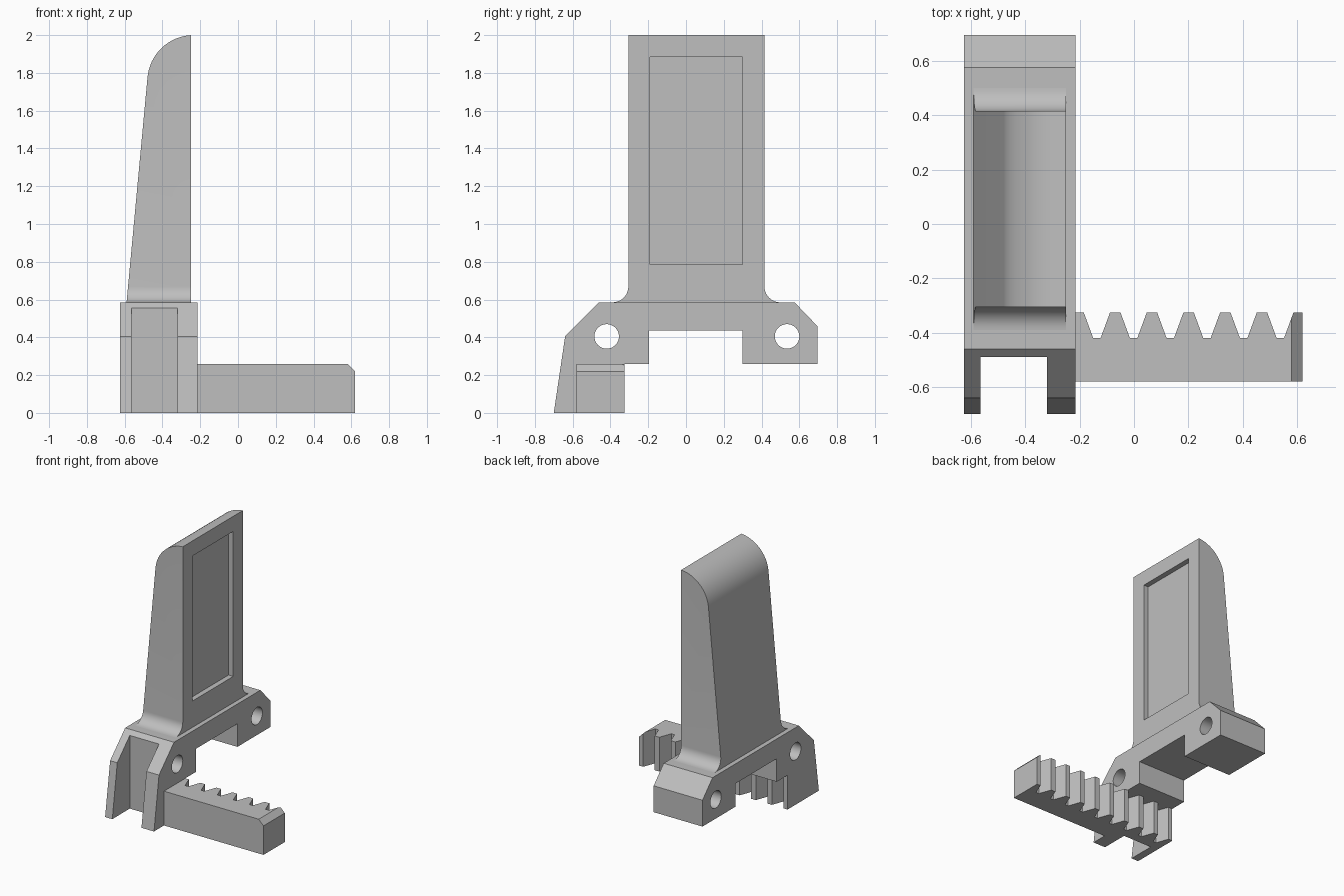
import bpy, bmesh, math

cube = bpy.data.objects.get("Cube")
if cube:
    bpy.data.objects.remove(cube, do_unlink=True)

grey = bpy.data.materials.new("plain grey")
grey.use_nodes = True
colour = (0.52, 0.52, 0.52, 1)
grey.diffuse_color = colour
grey.node_tree.nodes["Principled BSDF"].inputs["Base Color"].default_value = colour


def prism(name, outline, axis, lo, hi):
    """Extrude a 2D outline along an axis; the outline uses the other two axes in order."""
    bm = bmesh.new()
    verts = []
    for p in outline:
        co = list(p)
        co.insert(axis, lo)
        verts.append(bm.verts.new(co))
    face = bm.faces.new(verts)
    grown = bmesh.ops.extrude_face_region(bm, geom=[face])["geom"]
    shift = [0, 0, 0]
    shift[axis] = hi - lo
    bmesh.ops.translate(bm, verts=[g for g in grown if isinstance(g, bmesh.types.BMVert)], vec=shift)
    bmesh.ops.recalc_face_normals(bm, faces=bm.faces)
    mesh = bpy.data.meshes.new(name)
    bm.to_mesh(mesh)
    bm.free()
    mesh.materials.append(grey)
    obj = bpy.data.objects.new(name, mesh)
    bpy.context.collection.objects.link(obj)
    return obj


def arc(cx, cy, r, start, end, n):
    angles = [math.radians(start + (end - start) * i / n) for i in range(n + 1)]
    return [(cx + r * math.cos(a), cy + r * math.sin(a)) for a in angles]


def rect(a0, a1, b0, b1):
    return [(a0, b0), (a1, b0), (a1, b1), (a0, b1)]


def combine(target, tool, operation):
    mod = target.modifiers.new(operation, "BOOLEAN")
    mod.operation, mod.solver, mod.object = operation, "EXACT", tool
    bpy.context.view_layer.objects.active = target
    bpy.ops.object.modifier_apply(modifier=mod.name)
    bpy.data.objects.remove(tool, do_unlink=True)


X, Y, Z = 0, 1, 2
LEFT, RIGHT = -0.625, -0.215      # width of the bracket
END = 0.62                        # far end of the rack

# Bracket: chamfered block with a front leg and a notch below
bracket = prism("bracket", [
    (-0.70, 0), (-0.64, 0.405), (-0.46, 0.585), (0.575, 0.585), (0.695, 0.46),
    (0.695, 0.26), (0.30, 0.26), (0.30, 0.435), (-0.195, 0.435), (-0.195, 0.26),
    (-0.45, 0.26), (-0.45, 0)], X, LEFT, RIGHT)

# Toothed rack, running through the leg, with a chamfered end
teeth = []
for i in range(10):
    c = -0.609 + 0.135 * i
    teeth += [(max(c - 0.019, LEFT), -0.325), (min(c + 0.019, END), -0.325)]
    if i < 9:
        teeth += [(c + 0.054, -0.42), (c + 0.081, -0.42)]
rack = prism("rack", [(END, -0.58), (LEFT, -0.58)] + teeth, Z, 0, 0.26)
combine(rack, prism("rack_chamfer", [(0.58, 0.26), (0.64, 0.20), (0.64, 0.30), (0.58, 0.30)],
                    Y, -0.7, -0.2), "DIFFERENCE")
combine(bracket, rack, "UNION")

# Slot between the front legs and the two pin holes
combine(bracket, prism("slot", rect(-0.565, -0.32, -0.8, -0.49), Z, -0.1, 0.7), "DIFFERENCE")
for y in (-0.42, 0.535):
    circle = arc(y, 0.405, 0.065, 0, 360, 32)[:-1]
    combine(bracket, prism("pin_hole", circle, X, -0.8, 0), "DIFFERENCE")

# Upright blade: filleted foot across, tapered and rounded from the side
foot = 0.54
blade = prism("blade",
              [(-0.39, foot)] + arc(-0.39, 0.67, 0.085, 270, 360, 10) + [(-0.305, 2.1), (0.415, 2.1)]
              + arc(0.50, 0.67, 0.085, 180, 270, 10) + [(0.50, foot)], X, -0.8, -0.25)
side = [(-0.1, foot - 0.1), (-0.6, foot - 0.1), (-0.59, 0.585)] \
    + arc(-0.235, 1.755, 0.245, 174.4, 93.5, 16) + [(-0.1, 2.0)]
combine(blade, prism("blade_side", side, Y, -1, 1), "INTERSECT")

# Shallow rectangular recess in the flat face
combine(blade, prism("recess", rect(-0.19, 0.30, 0.785, 1.885), X, -0.29, -0.1), "DIFFERENCE")

# Smooth the curved faces, keep the edges sharp
for obj in (bracket, blade):
    bpy.ops.object.select_all(action="DESELECT")
    obj.select_set(True)
    bpy.context.view_layer.objects.active = obj
    bpy.ops.object.shade_smooth_by_angle(angle=math.radians(30))
